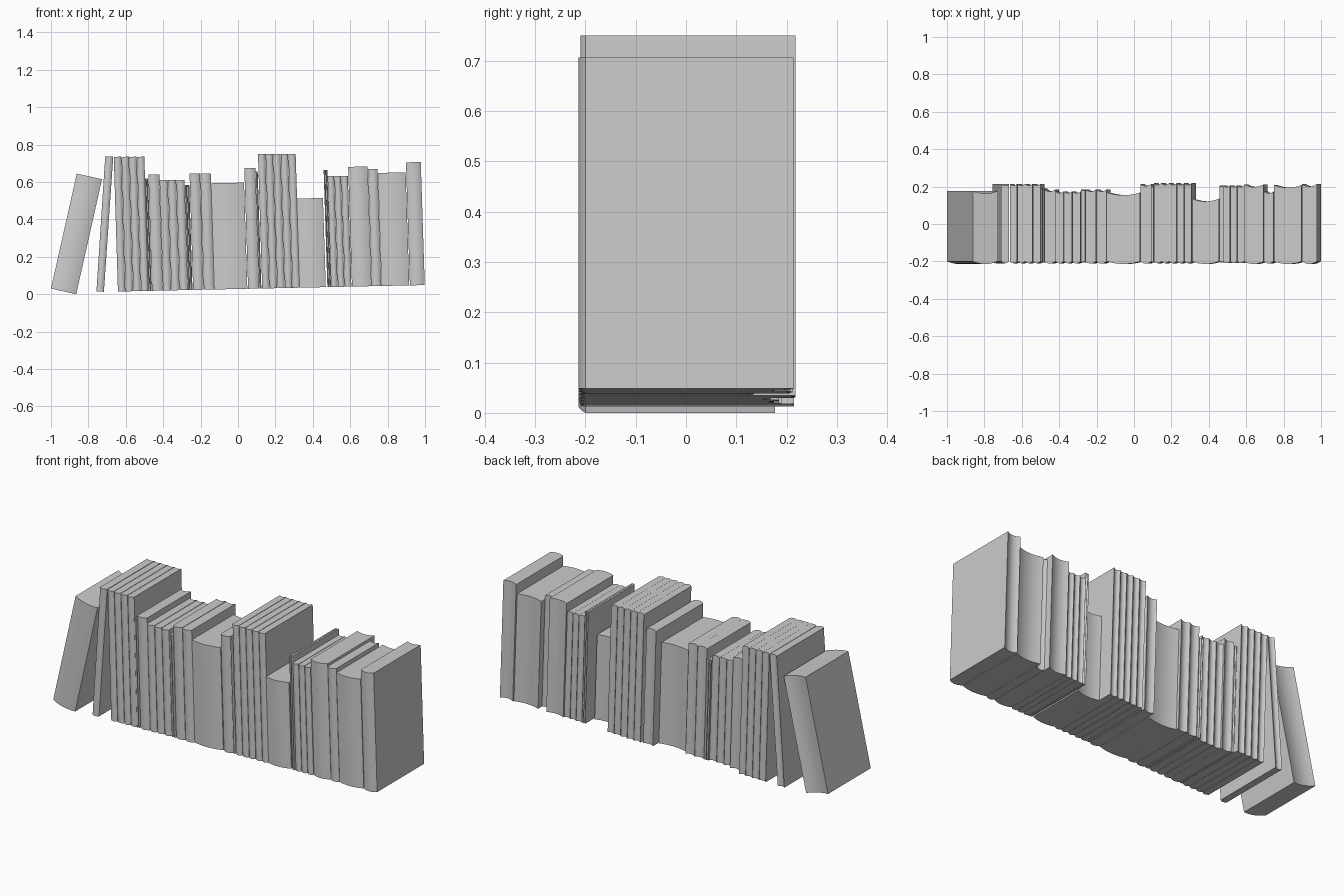
import bpy
import bmesh
import math
from mathutils import Vector

if "Cube" in bpy.data.objects:
    bpy.data.objects.remove(bpy.data.objects["Cube"], do_unlink=True)

# Single cover colour
grey = bpy.data.materials.new("light_grey")
grey.use_nodes = True
COLOUR = (0.6, 0.6, 0.6, 1)
grey.diffuse_color = COLOUR
grey.node_tree.nodes["Principled BSDF"].inputs["Base Color"].default_value = COLOUR

STEPS = 8
FRONT = -0.2


def book(name, corners, back):
    """Book with a rounded spine and hollow fore edge; corners run bl, br, tr, tl in x, z."""
    bl, br, tr, tl = (Vector(c) for c in corners)
    width = (br - bl).length
    bulge = min(0.014, 0.006 + width * 0.1)
    us = [i / STEPS for i in range(STEPS + 1)]
    arc = lambda u: bulge * (1 - (2 * u - 1) ** 2)
    section = [(u, FRONT - arc(u)) for u in us]
    section += [(u, back - arc(u)) for u in reversed(us)]
    bm = bmesh.new()
    rings = []
    for a, b in ((bl, br), (tl, tr)):
        ring = []
        for u, y in section:
            p = a.lerp(b, u)
            ring.append(bm.verts.new((p.x, y, p.y)))
        rings.append(ring)
    low, high = rings
    n = len(section)
    for i in range(n):
        j = (i + 1) % n
        bm.faces.new((low[i], low[j], high[j], high[i]))
    bm.faces.new(low)
    bm.faces.new(high)
    bmesh.ops.recalc_face_normals(bm, faces=bm.faces)
    mesh = bpy.data.meshes.new(name)
    bm.to_mesh(mesh)
    bm.free()
    mesh.materials.append(grey)
    obj = bpy.data.objects.new(name, mesh)
    bpy.context.collection.objects.link(obj)
    return obj


# Two books leaning at the right end of the row
books = [
    book("leaning_thick_book", ((-1, .03), (-.865, 0), (-.727, .615), (-.862, .645)), .177),
    book("leaning_thin_book", ((-.757, .015), (-.717, .013), (-.667, .735), (-.71, .736)), .215),
]

# Upright row: name, left and right edge at the top, top height, back depth, number of books
ROW = [
    ("tall_set", -.665, -.5, .735, .215, 4),
    ("thin_pamphlet", -.5, -.48, .62, .19, 2),
    ("medium_book", -.48, -.42, .64, .185, 1),
    ("short_set", -.42, -.285, .61, .175, 3),
    ("small_pamphlet", -.285, -.26, .585, .185, 2),
    ("pair_book", -.26, -.145, .645, .185, 2),
    ("thick_book", -.145, .033, .595, .168, 1),
    ("upright_book", .033, .094, .675, .215, 1),
    ("narrow_pamphlet", .094, .106, .655, .205, 1),
    ("tallest_set", .106, .309, .75, .218, 5),
    ("low_book", .309, .455, .513, .135, 1),
    ("slim_pamphlet", .457, .478, .665, .207, 2),
    ("slim_set", .478, .588, .633, .207, 3),
    ("broad_book", .588, .694, .682, .212, 1),
    ("shallow_book", .694, .747, .67, .175, 1),
    ("wide_book", .747, .897, .65, .208, 1),
    ("end_book", .897, .978, .706, .214, 1),
]
LEAN = 0.032
SLOPE = 0.021
GAP = 0.0008
for name, left, right, top, back, count in ROW:
    step = (right - left) / count
    for k in range(count):
        x0 = left + k * step + GAP
        x1 = left + (k + 1) * step - GAP
        base = [(x + LEAN * (top - .04), .015 + SLOPE * (x + .64)) for x in (x0, x1)]
        rise = SLOPE * (x1 - x0) / 2
        label = name if count == 1 else f"{name}_{k + 1}"
        books.append(book(label, (*base, (x1, top + rise), (x0, top - rise)), back))

# Smooth spines with crisp cover edges
bpy.ops.object.select_all(action="DESELECT")
for obj in books:
    obj.select_set(True)
bpy.context.view_layer.objects.active = books[0]
bpy.ops.object.shade_smooth_by_angle(angle=math.radians(40))
